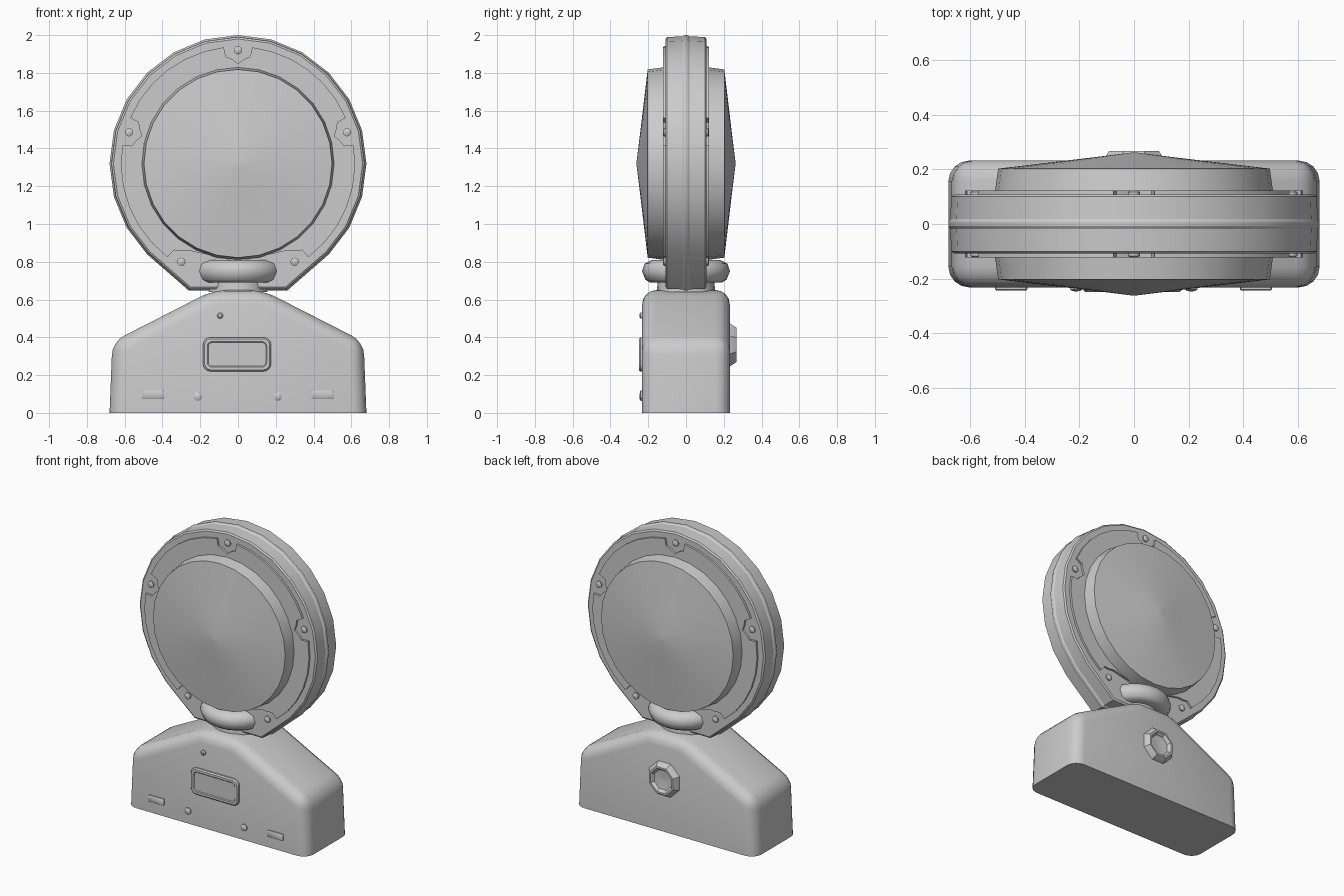
import bpy, bmesh
from math import sin, cos, pi, radians

if "Cube" in bpy.data.objects:
    bpy.data.objects.remove(bpy.data.objects["Cube"], do_unlink=True)

grey = bpy.data.materials.new("plain grey")
grey.use_nodes = True
grey.diffuse_color = (0.6, 0.6, 0.6, 1)
grey.node_tree.nodes["Principled BSDF"].inputs["Base Color"].default_value = grey.diffuse_color

CZ = 1.32    # height of the lamp centre
FACE = 0.232  # half depth of the base


def finish(name, bm, angle=35):
    bmesh.ops.remove_doubles(bm, verts=bm.verts, dist=0.0001)
    bmesh.ops.recalc_face_normals(bm, faces=bm.faces)
    mesh = bpy.data.meshes.new(name)
    bm.to_mesh(mesh)
    bm.free()
    mesh.materials.append(grey)
    ob = bpy.data.objects.new(name, mesh)
    bpy.context.collection.objects.link(ob)
    bpy.ops.object.select_all(action='DESELECT')
    ob.select_set(True)
    bpy.context.view_layer.objects.active = ob
    bpy.ops.object.shade_smooth_by_angle(angle=radians(angle))
    return ob


def loft(name, loops, angle=35):
    """Skin a series of equal-length point loops and cap both ends."""
    bm = bmesh.new()
    rows = [[bm.verts.new(p) for p in loop] for loop in loops]
    n = len(rows[0])
    for a, b in zip(rows, rows[1:]):
        for i in range(n):
            j = (i + 1) % n
            bm.faces.new((a[i], a[j], b[j], b[i]))
    bm.faces.new(rows[0])
    bm.faces.new(rows[-1])
    return finish(name, bm, angle)


def circle(r, n, turn=0.0):
    return [(r * cos(2 * pi * i / n + turn), r * sin(2 * pi * i / n + turn)) for i in range(n)]


def upright(outline, y, cx=0, cz=CZ, s=1):
    return [(cx + u * s, y, cz + v * s) for u, v in outline]


def rounded_rect(w, h, r, steps=4):
    pts = []
    for q, (sx, sz) in enumerate(((1, 1), (-1, 1), (-1, -1), (1, -1))):
        for k in range(steps + 1):
            a = (q + k / steps) * pi / 2
            pts.append((sx * (w / 2 - r) + r * cos(a), sz * (h / 2 - r) + r * sin(a)))
    return pts


def lathe_y(name, profile, n, cx, cz, angle=35, turn=0.0):
    return loft(name, [upright(circle(max(r, 0.0005), n, turn), y, cx, cz) for r, y in profile], angle)


# Base: gabled box with rounded edges and a flat underside
gable = [(0.68, 0), (0.665, 0.377), (0.13, 0.65), (-0.13, 0.65), (-0.665, 0.377), (-0.68, 0)]
bm = bmesh.new()
front, back = [[bm.verts.new((x, y, z)) for x, z in gable] for y in (-FACE, FACE)]
bm.faces.new(front)
bm.faces.new(back)
for i in range(len(gable)):
    j = (i + 1) % len(gable)
    bm.faces.new((front[i], front[j], back[j], back[i]))
bmesh.ops.recalc_face_normals(bm, faces=bm.faces)
edges = [e for e in bm.edges if max(v.co.z for v in e.verts) > 0.01]
bmesh.ops.bevel(bm, geom=edges, offset=0.075, segments=4, profile=0.5,
                affect='EDGES', clamp_overlap=True)
finish("base_housing", bm, 40)

# Lamp body: round case with a central ridge and a flat foot
outline = [p for i, p in enumerate(circle(0.68, 24)) if not 16 <= i <= 20]
outline[16:16] = [(-0.26, 0.647 - CZ), (0.26, 0.647 - CZ)]
section = [(0.97, 0.108), (0.985, 0.1), (0.99, 0.018), (1, 0.008)]
section += [(s, -y) for s, y in reversed(section)]
loft("lamp_case", [upright(outline, y, s=s) for s, y in section], 30)

# Raised lens frame with a notch at every screw
screws = (-60, 16, 90, 164, 240)
notch = ((-7, 0.62), (-6.5, 0.57), (-3.5, 0.555), (0, 0.53), (3.5, 0.555), (6.5, 0.57), (7, 0.62))
polar = []
for a, b in zip(screws, screws[1:]):
    polar += [(a + d, r) for d, r in notch]
    steps = 6
    polar += [(a + 7 + (b - a - 14) * k / steps, 0.62) for k in range(1, steps)]
polar += [(screws[-1] + d, r) for d, r in notch[:4]]
polar = polar[3:] + [(270, 0.52)]
frame = [(r * cos(radians(a)), r * sin(radians(a))) for a, r in polar]

for side, label in ((-1, "front"), (1, "back")):
    loft(label + "_lens_frame", [upright(frame, side * y) for y in (0.09, 0.122)])
    # Lens: short drum closed by a shallow cone
    lens = [(0.512, 0.1), (0.498, 0.203), (0.33, 0.223), (0.16, 0.243), (0, 0.263)]
    lathe_y(label + "_lens", [(r, side * y) for r, y in lens], 28, 0, CZ, 40, pi / 2)
    for a in screws:
        x, z = 0.6 * cos(radians(a)), 0.6 * sin(radians(a))
        head = [(0.022, 0.09), (0.022, 0.117), (0.014, 0.122), (0, 0.123)]
        lathe_y(label + "_lens_screw", [(r, side * y) for r, y in head], 12, x, CZ + z)

# Swivel collar and neck
collar = [(0.155, 0.64), (0.15, 0.69), (0.19, 0.69), (0.215, 0.705), (0.233, 0.75),
          (0.22, 0.79), (0.18, 0.81)]
loft("swivel_collar", [[(x, y, z) for x, y in circle(r, 24)] for r, z in collar], 50)

# Front door: raised rounded panel with a shallow recess
door = [(0.36, 0.18, 0.04, 0.22), (0.36, 0.18, 0.04, 0.242), (0.345, 0.165, 0.035, 0.25),
        (0.315, 0.135, 0.025, 0.25), (0.305, 0.125, 0.022, 0.245)]
loft("front_door", [upright(rounded_rect(w, h, r), -y, -0.005, 0.31) for w, h, r, y in door])

# Small front fittings
for x in (-0.45, 0.447):
    loft("front_latch", [upright(rounded_rect(w, h, 0.004, 1), -y, x, 0.097)
                         for w, h, y in ((0.118, 0.045, 0.22), (0.118, 0.045, 0.24),
                                         (0.108, 0.035, 0.244))])
for x, z, r in ((-0.212, 0.087, 0.023), (0.21, 0.087, 0.023), (-0.095, 0.515, 0.016)):
    lathe_y("front_stud", [(r, -0.22), (r, -0.24), (r * 0.6, -0.246), (0, -0.247)], 12, x, z)

# Back socket: eight-sided boss with a shallow dish
boss = [(0.125, 0.22), (0.122, 0.234), (0.098, 0.268), (0.085, 0.268), (0.07, 0.248), (0, 0.24)]
lathe_y("back_socket", boss, 8, 0, 0.36, 30, pi / 8)
